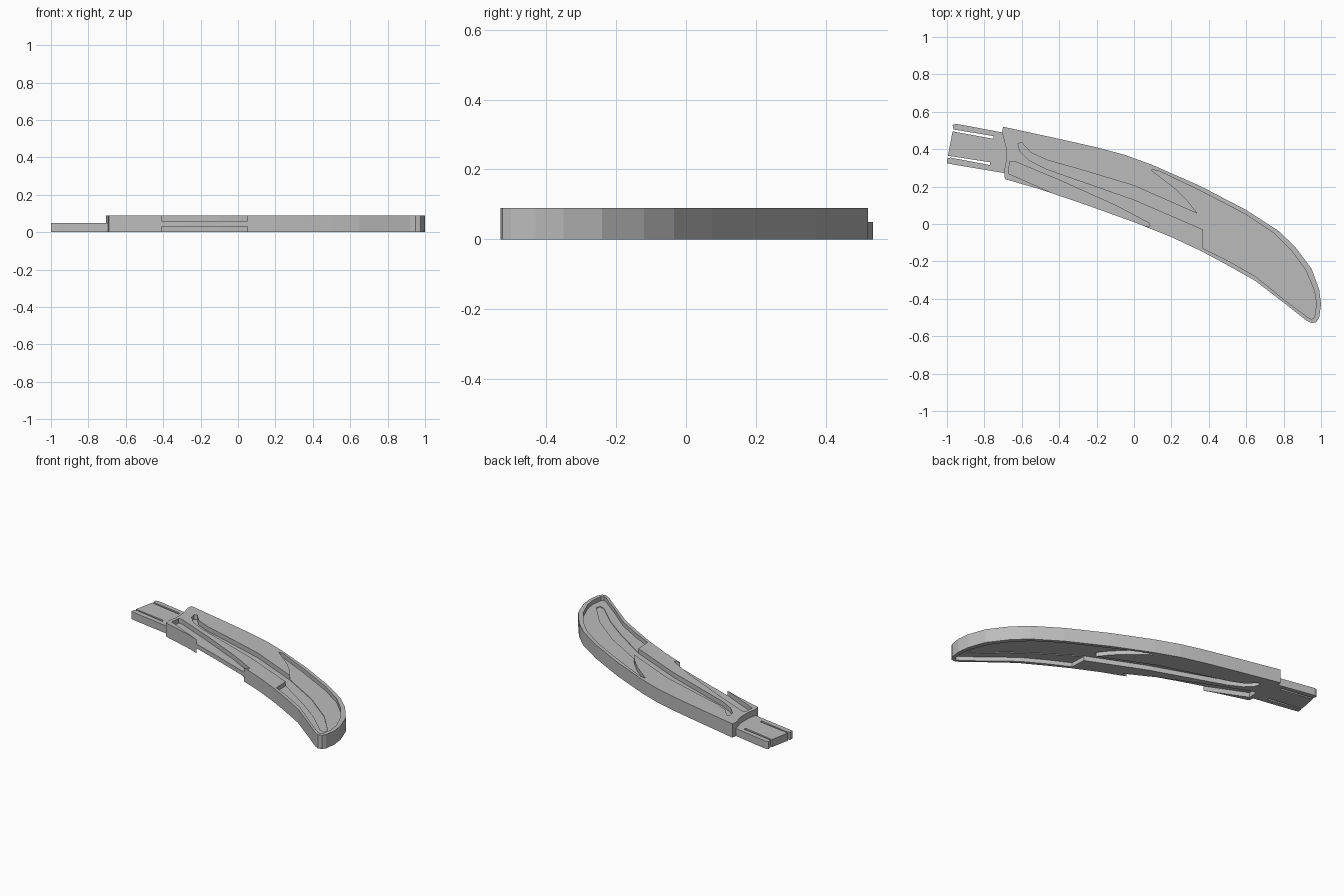
import bpy
import bmesh

default_cube = bpy.data.objects.get("Cube")
if default_cube:
    bpy.data.objects.remove(default_cube, do_unlink=True)

HEIGHT = 0.09
TANG_HEIGHT = 0.05
GROOVE_DEPTH = 0.031
POCKET_DEPTH = 0.027

# One plain grey for the whole handle
grey = bpy.data.materials.new("plain grey")
grey.use_nodes = True
colour = (0.5, 0.5, 0.5, 1.0)
grey.diffuse_color = colour
grey.node_tree.nodes["Principled BSDF"].inputs["Base Color"].default_value = colour


def extrude_outline(name, outline, bottom, top):
    """Make a solid from a plan outline given in hundredths of a unit."""
    bm = bmesh.new()
    verts = [bm.verts.new((x / 100, y / 100, bottom)) for x, y in outline]
    face = bm.faces.new(verts)
    lifted = bmesh.ops.extrude_face_region(bm, geom=[face])["geom"]
    moved = [item for item in lifted if isinstance(item, bmesh.types.BMVert)]
    bmesh.ops.translate(bm, verts=moved, vec=(0, 0, top - bottom))
    bmesh.ops.recalc_face_normals(bm, faces=bm.faces)
    mesh = bpy.data.meshes.new(name)
    bm.to_mesh(mesh)
    bm.free()
    mesh.materials.append(grey)
    obj = bpy.data.objects.new(name, mesh)
    bpy.context.collection.objects.link(obj)
    return obj


def cut_recess(target, name, outline, depth):
    """Sink the same outline into the upper and lower faces of the target."""
    overshoot = 0.02
    spans = {
        "upper": (HEIGHT - depth, HEIGHT + overshoot),
        "lower": (-overshoot, depth),
    }
    for side, (bottom, top) in spans.items():
        cutter = extrude_outline(f"{side}_{name}_cutter", outline, bottom, top)
        cutter.hide_render = True
        modifier = target.modifiers.new(f"{side} {name}", "BOOLEAN")
        modifier.operation = "DIFFERENCE"
        modifier.solver = "EXACT"
        modifier.object = cutter
        bpy.context.view_layer.objects.active = target
        bpy.ops.object.modifier_apply(modifier=modifier.name)
        bpy.data.objects.remove(cutter, do_unlink=True)


# Curved handle body, clockwise from the upper corner beside the tang
body_outline = [
    (-70, 52), (-40, 45.5), (-20, 41), (-5, 37), (10, 31.5), (35, 20.5),
    (60, 7.5), (77, -3.5), (86, -12), (95, -24), (99, -35), (100, -43),
    (99, -50), (97.5, -52.5), (95, -53), (92, -51.5), (80, -42), (65, -30.5),
    (50, -22), (36, -14.5), (20, -7), (0, 1), (-25, 10), (-50, 18.5),
    (-69, 24), (-69.5, 28), (-68.5, 33), (-68.5, 41), (-70.5, 49),
]
handle_body = extrude_outline("handle_body", body_outline, 0, HEIGHT)

# Recessed panel around the curved tip, leaving a thin rim
pocket_outline = [
    (9, 29), (13, 28.5), (35, 18), (60, 5), (75, -5), (84, -14), (92, -25),
    (96.5, -36), (97.5, -43), (96.5, -50), (95, -51), (93, -50), (81, -41),
    (65, -28), (50, -19.5), (37, -13), (36.5, -2), (34, 5.5), (29, 12),
    (22, 19),
]
cut_recess(handle_body, "tip_pocket", pocket_outline, POCKET_DEPTH)

# Long groove sweeping from the tang end to the tip
long_groove = [
    (-62, 43), (-60, 43.5), (-55, 38), (-46, 34), (-30, 29.5), (0, 20.5),
    (34, 5.5), (60, -9.5), (80, -25), (93, -40), (92.5, -43), (89, -42),
    (75, -29), (60, -18), (37, -3), (0, 13), (-30, 23.5), (-47, 29.5),
    (-56, 34), (-61, 39),
]
cut_recess(handle_body, "long_groove", long_groove, GROOVE_DEPTH)

# Short tapering groove near the lower edge
short_groove = [
    (-66.5, 33.5), (-64, 33.5), (-40, 23.5), (-10, 10), (8, 0.5),
    (8.5, -1), (5, -1), (-10, 4), (-40, 15), (-67, 27),
]
cut_recess(handle_body, "short_groove", short_groove, GROOVE_DEPTH)

# Thin tang with two open slots forming three fingers
tang_outline = [
    (-68, 48.5), (-92, 53), (-95, 53.5), (-97, 53), (-96.5, 50.5),
    (-75, 47), (-75, 45.5), (-97, 49.5), (-99.5, 36.5), (-77, 33),
    (-77, 31.5), (-98, 35.5), (-100, 35), (-100, 32.5), (-95, 31.5),
    (-68, 27),
]
tang = extrude_outline("slotted_tang", tang_outline, 0, TANG_HEIGHT)
